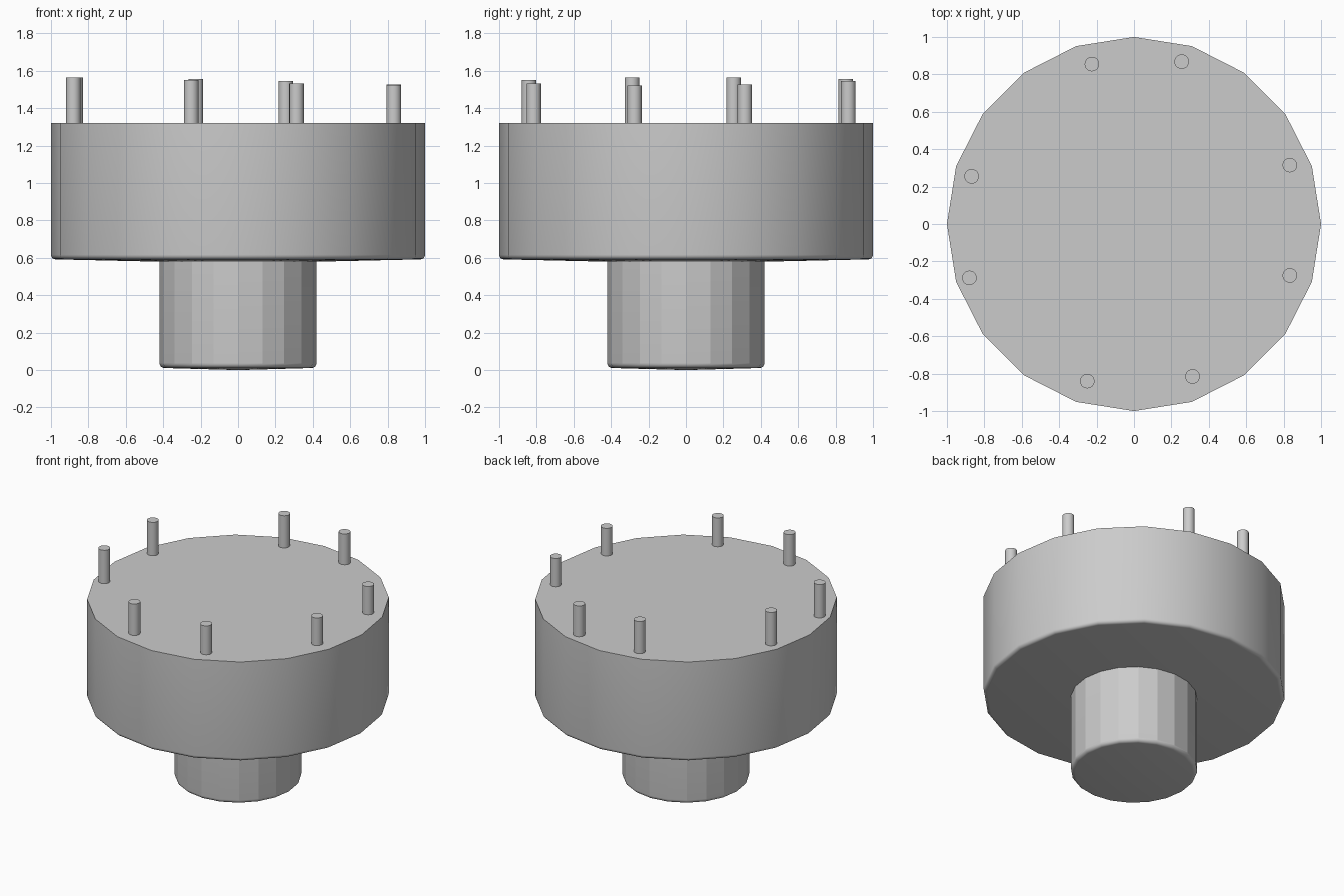
import bpy, bmesh
from math import sin, cos, pi, radians

if "Cube" in bpy.data.objects:
    bpy.data.objects.remove(bpy.data.objects["Cube"])


def lathe(name, profile, sides, smooth_angle, loc=(0, 0, 0)):
    """Spin an (r, z) profile, listed bottom to top; r = 0 closes to a point, open top is capped."""
    bm = bmesh.new()
    rings = []
    for r, z in profile:
        n = 1 if r == 0 else sides
        rings.append([bm.verts.new((r * cos(2 * pi * i / sides), r * sin(2 * pi * i / sides), z))
                      for i in range(n)])
    for a, b in zip(rings, rings[1:]):
        for i in range(sides):
            j = (i + 1) % sides
            if len(a) == 1:
                bm.faces.new((a[0], b[j], b[i]))
            else:
                bm.faces.new((a[i], a[j], b[j], b[i]))
    bm.faces.new(rings[-1])
    if len(rings[0]) > 1:
        bm.faces.new(rings[0][::-1])
    bmesh.ops.recalc_face_normals(bm, faces=bm.faces)
    mesh = bpy.data.meshes.new(name)
    bm.to_mesh(mesh)
    bm.free()
    obj = bpy.data.objects.new(name, mesh)
    obj.location = loc
    bpy.context.collection.objects.link(obj)
    bpy.ops.object.select_all(action='DESELECT')
    obj.select_set(True)
    bpy.context.view_layer.objects.active = obj
    bpy.ops.object.shade_smooth_by_angle(angle=radians(smooth_angle))
    return obj


def rounded_bottom(radius, z_rim, bevel, steps):
    """Quarter-round from the underside up to the side wall."""
    return [(radius - bevel + bevel * sin(pi / 2 * i / steps),
             z_rim + bevel - bevel * cos(pi / 2 * i / steps)) for i in range(steps + 1)]


# Drum: wide 20-sided body with a slightly sagging underside
lathe("drum", [(0, 0.57)] + rounded_bottom(1.0, 0.592, 0.025, 5) + [(1.0, 1.32)], 20, 30)

# Stem: faceted boss below the drum
lathe("stem", [(0, 0)] + rounded_bottom(0.42, 0.011, 0.027, 6) + [(0.42, 0.585)], 20, 17)

# Pins: thin posts around the rim, x, y and top height
pins = [(-0.225, 0.855, 1.555), (0.255, 0.868, 1.545), (0.833, 0.315, 1.527), (0.833, -0.275, 1.522),
        (0.313, -0.815, 1.531), (-0.25, -0.84, 1.55), (-0.88, -0.288, 1.564), (-0.868, 0.255, 1.564)]
for k, (x, y, top) in enumerate(pins, 1):
    lathe(f"pin_{k}", [(0.039, 0), (0.039, top - 1.31)], 20, 30, (x, y, 1.31))
